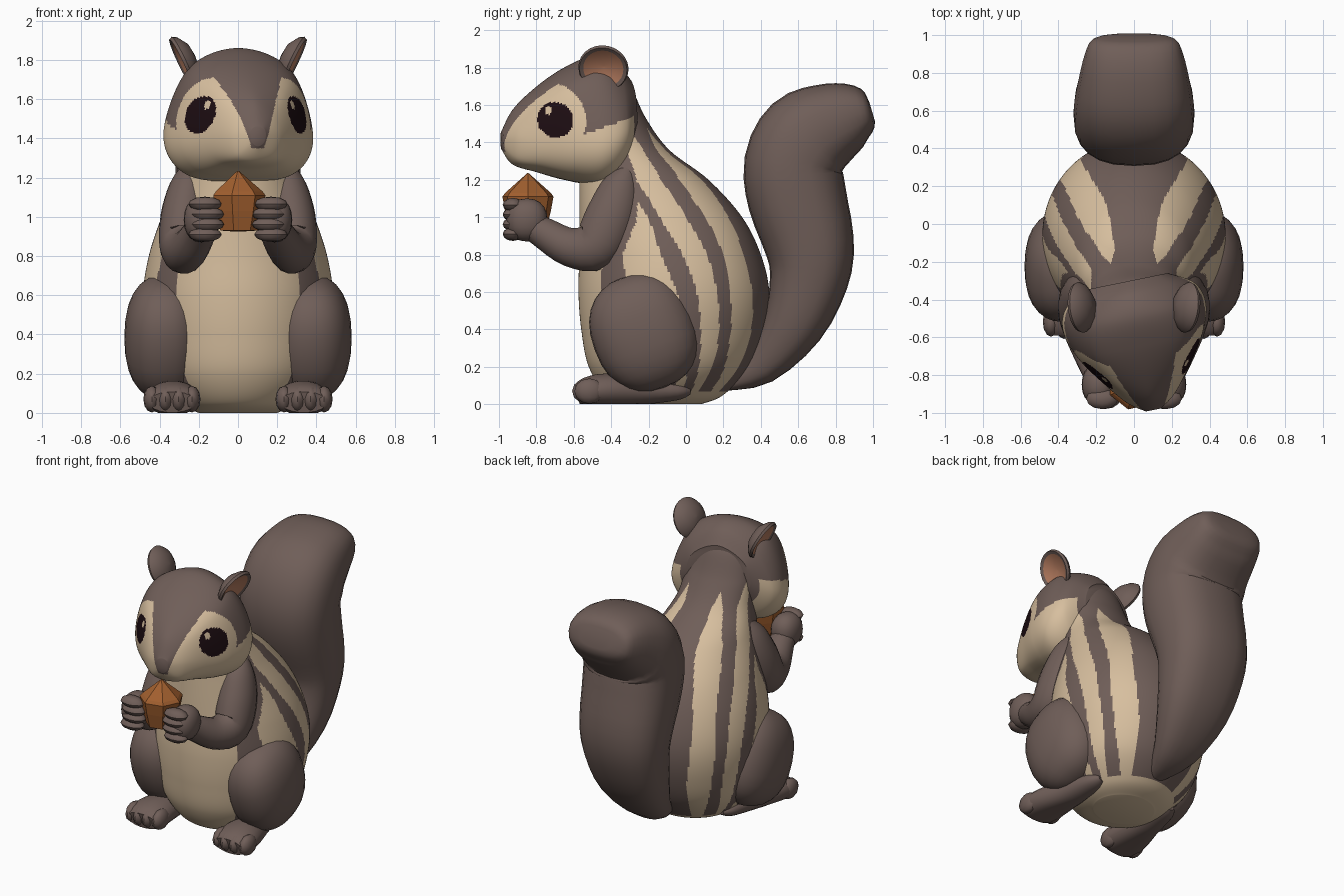
import bpy, bmesh, math
from mathutils import Vector, Matrix

if "Cube" in bpy.data.objects:
    bpy.data.objects.remove(bpy.data.objects["Cube"])


def material(name, rgb):
    m = bpy.data.materials.new(name)
    m.diffuse_color = (*rgb, 1)
    m.use_nodes = True
    m.node_tree.nodes["Principled BSDF"].inputs["Base Color"].default_value = m.diffuse_color
    return m


BROWN = material("brown fur", (0.16, 0.112, 0.098))
CREAM = material("cream fur", (0.68, 0.52, 0.345))
DARK = material("dark eye", (0.012, 0.004, 0.006))
PINK = material("pink inner ear", (0.46, 0.2, 0.115))
NUT = material("nut shell", (0.36, 0.115, 0.028))


def spline(rows, n, closed=False):
    """Catmull-Rom through rows of numbers, n steps per span."""
    k, out = len(rows), []
    for i in range(k if closed else k - 1):
        pick = [rows[j % k] if closed else rows[min(max(j, 0), k - 1)] for j in range(i - 1, i + 3)]
        for s in range(n):
            t = s / n
            out.append([0.5 * (2 * b + (c - a) * t + (2 * a - 5 * b + 4 * c - d) * t * t
                               + (3 * b - a - 3 * c + d) * t ** 3) for a, b, c, d in zip(*pick)])
    if not closed:
        out.append(list(rows[-1]))
    return out


def table(rows, x):
    """Linear lookup of the remaining columns by the first column."""
    if x <= rows[0][0]:
        return rows[0][1:]
    for a, b in zip(rows, rows[1:]):
        if x <= b[0]:
            t = (x - a[0]) / (b[0] - a[0])
            return [p + (q - p) * t for p, q in zip(a[1:], b[1:])]
    return rows[-1][1:]


def finish(name, bm, mats, rule=None, matrix=None, angle=40):
    bmesh.ops.recalc_face_normals(bm, faces=bm.faces)
    if rule:
        for f in bm.faces:
            f.material_index = rule(f.calc_center_median())
    if matrix:
        bm.transform(matrix)
    me = bpy.data.meshes.new(name)
    bm.to_mesh(me)
    bm.free()
    for m in mats:
        me.materials.append(m)
    ob = bpy.data.objects.new(name, me)
    bpy.context.collection.objects.link(ob)
    if angle:
        bpy.ops.object.select_all(action='DESELECT')
        ob.select_set(True)
        bpy.context.view_layer.objects.active = ob
        bpy.ops.object.shade_smooth_by_angle(angle=math.radians(angle))
    return ob


def skin(rings):
    bm = bmesh.new()
    vs = [[bm.verts.new(p) for p in r] for r in rings]
    n = len(vs[0])
    for a, b in zip(vs, vs[1:]):
        for i in range(n):
            j = (i + 1) % n
            bm.faces.new((a[i], a[j], b[j], b[i]))
    bm.faces.new(vs[0])
    bm.faces.new(vs[-1])
    return bm


def power_of(x, p):
    return math.copysign(abs(x) ** p, x)


def tube(rows, n=18, steps=4, power=1.0):
    """Rows are x, y, z, half-width across, half-depth."""
    pts = spline(rows, steps)
    rings = []
    for i, p in enumerate(pts):
        t = (Vector(pts[min(i + 1, len(pts) - 1)][:3]) - Vector(pts[max(i - 1, 0)][:3])).normalized()
        side = Vector((1, 0, 0))
        side = (side - t * side.dot(t)).normalized()
        up = t.cross(side)
        rings.append([Vector(p[:3]) + side * p[3] * power_of(math.cos(math.tau * k / n), power)
                      + up * p[4] * power_of(math.sin(math.tau * k / n), power) for k in range(n)])
    return skin(rings)


def lathe(profile, n):
    return skin([[(r * math.cos(math.tau * k / n), r * math.sin(math.tau * k / n), z)
                  for k in range(n)] for r, z in profile])


def blob(name, centre, size, rot=None, seg=20, power=1.0):
    bm = bmesh.new()
    bmesh.ops.create_uvsphere(bm, u_segments=seg, v_segments=seg // 2, radius=1)
    for v in bm.verts:
        v.co = [power_of(c, power) for c in v.co]
    m = Matrix.Translation(centre) @ (rot or Matrix()) @ Matrix.Diagonal((*size, 1))
    return finish(name, bm, [BROWN], matrix=m)


# Body: z, back y, front y, half width
BODY = [(0, .08, -.28, .2), (.05, .2, -.42, .3), (.2, .345, -.52, .42), (.4, .425, -.56, .47),
        (.6, .445, -.575, .485), (.8, .40, -.57, .455), (1.0, .30, -.57, .39), (1.2, .12, -.57, .31),
        (1.36, -.09, -.57, .255), (1.53, -.215, -.56, .235), (1.70, -.295, -.55, .2), (1.78, -.36, -.5, .14)]
# Stripe edges: z, then start and end angle from the back of three stripes, then the belly edge
STRIPES = [(.08, 32, 44, 58, 66, 74, 80, 140), (.3, 31, 50, 59, 71, 80, 100, 140),
           (.6, 35, 54, 63, 76, 88, 119, 140), (.8, 36, 54, 66, 82, 96, 122, 138),
           (1.0, 34, 57, 72, 91, 99, 107, 133), (1.08, 31, 58, 73, 93, 103, 103, 130),
           (1.2, 27, 57, 75, 97, 103, 103, 127), (1.38, 24, 42, 64, 86, 103, 103, 122),
           (1.48, 30, 30, 70, 86, 103, 103, 122), (1.57, 30, 30, 80, 80, 100, 100, 120)]
body_rows = spline(BODY, 13)


def body_rule(c):
    if c.z < .07:
        return 1
    back, front, w = table(body_rows, c.z)
    a = math.degrees(math.atan2(abs(c.x) / w, (c.y - (back + front) / 2) / ((back - front) / 2)))
    e = table(STRIPES, c.z)
    return int(a > e[6] or any(e[i] < a < e[i + 1] for i in (0, 2, 4)))


rings = []
for z, back, front, w in body_rows:
    rings.append([(w * math.sin(math.tau * k / 240),
                   (back + front) / 2 + (back - front) / 2 * math.cos(math.tau * k / 240), z)
                  for k in range(240)])
finish("body", skin(rings), [BROWN, CREAM], body_rule)

# Head: y, top z, upper width and z, cheek width and z, jaw width and z, bottom z
HEAD = [(-.995, 1.46, .03, 1.45, .04, 1.42, .03, 1.38, 1.36),
        (-.93, 1.58, .09, 1.53, .13, 1.42, .10, 1.31, 1.28),
        (-.80, 1.70, .18, 1.63, .235, 1.42, .18, 1.28, 1.24),
        (-.65, 1.80, .25, 1.71, .335, 1.41, .25, 1.24, 1.20),
        (-.50, 1.86, .265, 1.75, .385, 1.41, .28, 1.22, 1.18),
        (-.38, 1.83, .24, 1.71, .35, 1.45, .25, 1.28, 1.23),
        (-.30, 1.74, .17, 1.66, .22, 1.52, .17, 1.43, 1.40)]
WEDGE = [(1.36, .035), (1.5, .08), (1.6, .12), (1.7, .17), (1.75, .2)]


def head_rule(c):
    x, y, z = abs(c.x), c.y, c.z

    def oval(cy, cz, ry, rz):
        return ((y - cy) / ry) ** 2 + ((z - cz) / rz) ** 2 < 1
    if oval(-.785, 1.57, .016, .022) and x > .1:
        return 1
    if oval(-.755, 1.52, .085, .095) and x > .1:
        return 2
    patch = (y < -.62 and z < 1.45) or (y < -.77 and z < 1.56) or oval(-.77, 1.52, .165, .2) \
        or (y < -.33 and z < 1.45 + (y + .6) * .35)
    return int(patch and (z < 1.35 or x > table(WEDGE, z)[0]))


rings = []
for y, top, wu, zu, wc, zc, wb, zb, bot in spline(HEAD, 20):
    sec = [(0, top), (wu, zu), (wc, zc), (wb, zb), (0, bot), (-wb, zb), (-wc, zc), (-wu, zu)]
    rings.append([(px, y, pz) for px, pz in spline(sec, 24, True)])
pivot = Vector((0, -.48, 0))
turn = Matrix.Translation(pivot) @ Matrix.Rotation(math.radians(11.5), 4, 'Z') @ Matrix.Translation(-pivot)
finish("head", skin(rings), [BROWN, CREAM, DARK], head_rule, turn)

# Tail
TAIL = [(.2, .11, .05, .04), (.40, .20, .15, .10), (.57, .42, .24, .165), (.655, .66, .28, .21),
        (.66, .85, .30, .24), (.595, 1.1, .315, .265), (.575, 1.28, .32, .265), (.65, 1.42, .315, .265),
        (.78, 1.50, .29, .225), (.90, 1.545, .26, .175), (.975, 1.56, .22, .11), (.995, 1.565, .12, .05)]
finish("tail", tube([(0, *r) for r in TAIL], 24, 3, .8), [BROWN])

# Nut
finish("nut", lathe([(.02, .925), (.1, .93), (.125, 1.03), (.14, 1.11), (.125, 1.13), (.004, 1.235)], 7),
       [NUT], matrix=Matrix.Translation((0, -.845, 0)), angle=0)

for s, tag in ((1, "left"), (-1, "right")):
    # Ears: shallow cups facing outwards
    cup = [(.004, -.055), (.07, -.045), (.12, -.012), (.135, .012), (.128, .028), (.108, .02), (.07, 0), (.004, -.008)]
    facing = Vector((s * .88, -.1, -.42)).to_track_quat('Z', 'Y').to_matrix().to_4x4()
    finish(tag + "_ear", lathe(cup, 24), [BROWN, PINK],
           lambda c: int(c.z > -.01 and math.hypot(c.x, c.y) < .116),
           Matrix.Translation((s * .27, -.44, 1.802)) @ facing)

    # Arms, palms and fingers
    arm = [(.22, -.31, 1.25, .06, .05), (.25, -.35, 1.15, .1, .11), (.275, -.40, 1.0, .12, .14),
           (.285, -.48, .85, .115, .135), (.25, -.62, .84, .1, .105), (.2, -.76, .915, .085, .085),
           (.18, -.84, .96, .075, .07)]
    finish(tag + "_arm", tube([(s * r[0], *r[1:]) for r in arm]), [BROWN])
    blob(tag + "_palm", (s * .185, -.85, .985), (.092, .11, .115), power=.9)
    for i in range(4):
        blob(tag + "_finger", (s * (.15 + .012 * abs(i - 1.5)), -.925, .91 + .052 * i), (.085, .055, .037), seg=12)

    # Thighs
    blob(tag + "_thigh", (s * .375, -.225, .385), (.205, .28, .315),
         Matrix.Rotation(math.radians(20), 4, 'X'), 28, .86)

    # Feet and toes
    foot = [(.28, .02, .07, .03, .02), (.29, -.05, .07, .07, .05), (.31, -.25, .075, .1, .08),
            (.33, -.43, .075, .135, .09), (.335, -.53, .065, .14, .08), (.335, -.58, .055, .12, .055)]
    bm = tube([(s * r[0], *r[1:]) for r in foot])
    for v in bm.verts:
        v.co.z = max(v.co.z, 0)
    finish(tag + "_foot", bm, [BROWN])
    for i in range(4):
        blob(tag + "_toe", (s * (.235 + .068 * i), -.535 + .012 * abs(i - 1.5), .07), (.044, .08, .068), seg=12)
